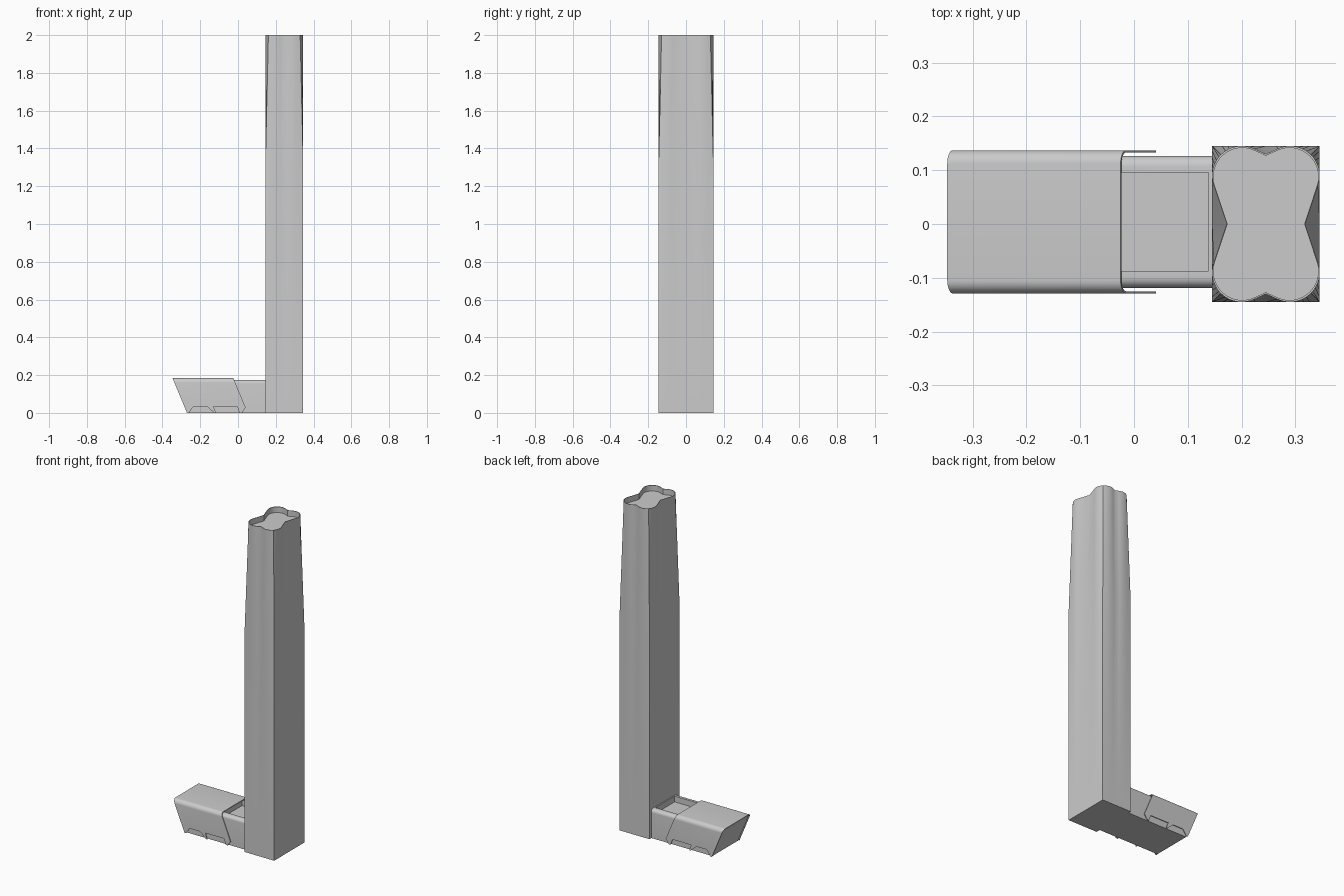
import bpy, bmesh, math

cube = bpy.data.objects.get("Cube")
if cube:
    bpy.data.objects.remove(cube, do_unlink=True)

grey = bpy.data.materials.new("plain grey")
grey.use_nodes = True
grey.diffuse_color = (0.6, 0.6, 0.6, 1)
grey.node_tree.nodes["Principled BSDF"].inputs["Base Color"].default_value = grey.diffuse_color


def loft(name, rings, smooth=True):
    """Skin a list of equal point rings and cap both ends."""
    bm = bmesh.new()
    loops = [[bm.verts.new(p) for p in ring] for ring in rings]
    for a, b in zip(loops, loops[1:]):
        for i in range(len(a)):
            j = (i + 1) % len(a)
            bm.faces.new((a[i], a[j], b[j], b[i]))
    bm.faces.new(loops[0][::-1])
    bm.faces.new(loops[-1])
    bmesh.ops.recalc_face_normals(bm, faces=bm.faces)
    mesh = bpy.data.meshes.new(name)
    bm.to_mesh(mesh)
    bm.free()
    mesh.materials.append(grey)
    obj = bpy.data.objects.new(name, mesh)
    bpy.context.collection.objects.link(obj)
    bpy.ops.object.select_all(action="DESELECT")
    bpy.context.view_layer.objects.active = obj
    obj.select_set(True)
    if smooth:
        bpy.ops.object.shade_smooth_by_angle(angle=math.radians(30))
    return obj


def cut(obj, profile, y0, y1):
    """Subtract an xz profile extruded along y."""
    cutter = loft("cutter", [[(x, y, z) for x, z in profile] for y in (y0, y1)], False)
    cutter.hide_render = True
    mod = obj.modifiers.new("cut", "BOOLEAN")
    mod.operation = "DIFFERENCE"
    mod.solver = "EXACT"
    mod.object = cutter
    bpy.context.view_layer.objects.active = obj
    bpy.ops.object.modifier_apply(modifier=mod.name)
    bpy.data.objects.remove(cutter, do_unlink=True)


# Tower: rectangular shaft that blends into a four-lobed head
CX, HX, HY, R = 0.245, 0.1, 0.145, 0.055
BLEND, TOP, FLOOR = 1.32, 2.0, 1.965
lx, ly = HX - R, HY - R
quarter = [((0.073, 0), (HX, 0))]
for k in range(17):
    a = math.radians(-19 + 134 * k / 16)
    if k == 8:
        a = math.pi / 4
    c, s = math.cos(a), math.sin(a)
    m = max(abs(c), abs(s))
    quarter.append(((lx + R * c, ly + R * s), (lx + R * c / m, ly + R * s / m)))
quarter.append(((0, 0.13), (0, HY)))


def mirrored(points):
    flip = lambda pts, sx, sy: [(x * sx, y * sy) for x, y in pts]
    return (points[:-1] + flip(points[:0:-1], -1, 1)
            + flip(points[:-1], -1, -1) + flip(points[:0:-1], 1, -1))


lobes = mirrored([p[0] for p in quarter])
box = mirrored([p[1] for p in quarter])


def ring(points, z, scale=1.0):
    return [(CX + x * scale, y * scale, z) for x, y in points]


loft("tower", [ring(box, 0), ring(box, BLEND), ring(lobes, TOP),
               ring(lobes, TOP, 0.975), ring(lobes, FLOOR, 0.975)])

# Arm: round-topped bar and a thin slanted sleeve over its outer end
YC, LEAN, SLEEVE_TOP = 0.004, 0.416, 0.185


def arch(half, top, radius, steps=8):
    """Open yz outline: up one side, over the rounded top, down the other."""
    side = [(half, 0)]
    for k in range(steps + 1):
        a = math.pi / 2 * k / steps
        side.append((half - radius + radius * math.cos(a), top - radius + radius * math.sin(a)))
    return side + [(-y, z) for y, z in reversed(side)]


def slanted(x):
    return lambda z: x + LEAN * (SLEEVE_TOP - z)


def extrude(name, section, left, right):
    return loft(name, [[(end(z), YC + y, z) for y, z in section] for end in (left, right)])


bar = extrude("arm_bar", arch(0.1225, 0.175, 0.02), slanted(-0.343), lambda z: 0.146)
cut(bar, [(-0.04, 0.14), (0.138, 0.14), (0.138, 0.2), (-0.04, 0.2)], YC - 0.0915, YC + 0.0915)

section = arch(0.133, SLEEVE_TOP, 0.025) + arch(0.129, SLEEVE_TOP - 0.004, 0.021)[::-1]
sleeve = extrude("arm_sleeve", section, slanted(-0.347), slanted(-0.025))

# Notches along the lower edge of the sleeve
for profile in (
    [(-0.267, -0.01), (-0.235, 0.035), (-0.165, 0.035), (-0.115, -0.01)],
    [(-0.113, -0.01), (-0.13, 0.035), (-0.005, 0.035), (0.012, -0.01)],
    [(0.015, -0.01), (0.038, 0.027), (0.07, 0.027), (0.07, -0.01)],
):
    cut(sleeve, profile, -0.2, 0.2)
